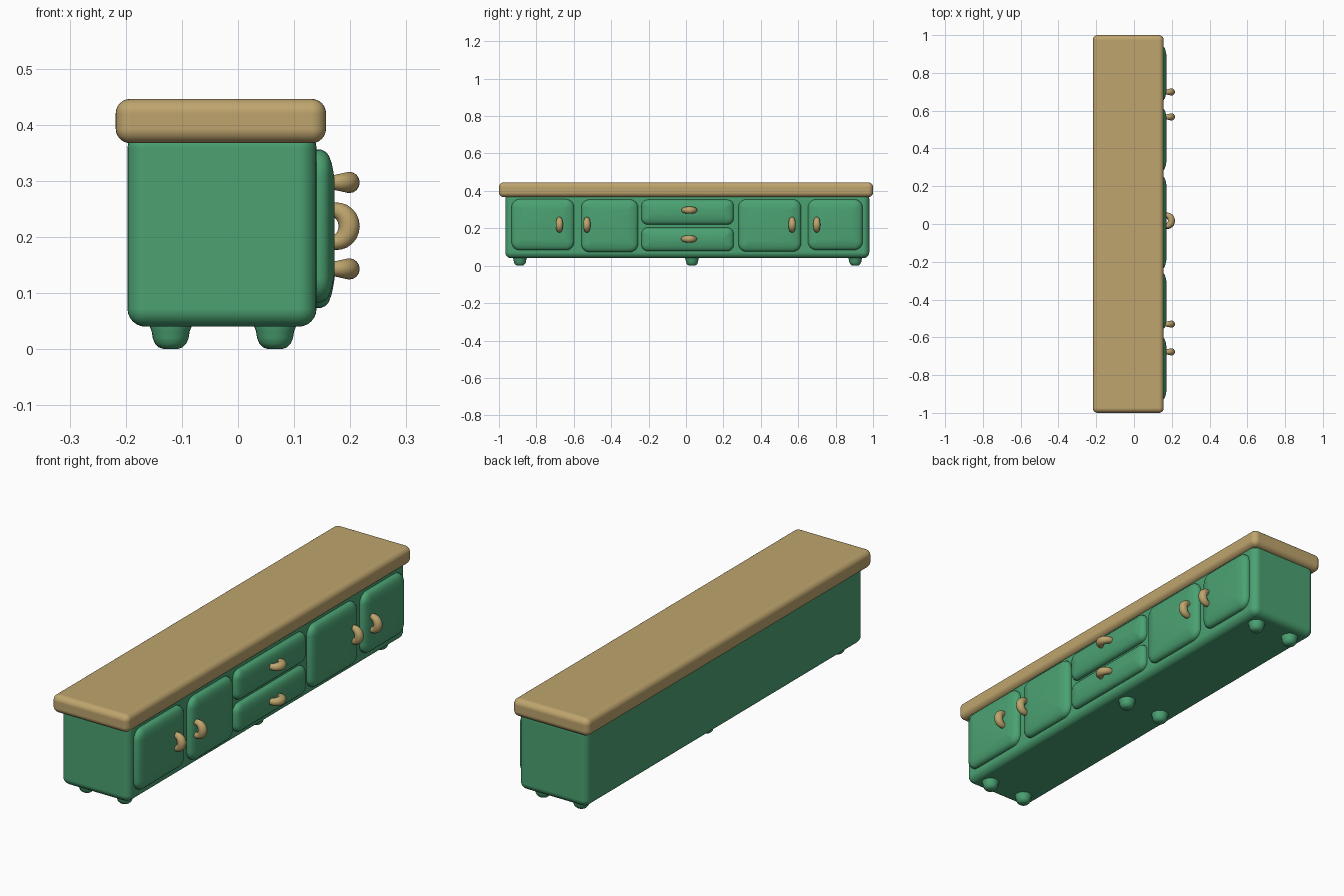
import bpy, bmesh, math
from mathutils import Vector, Matrix

if "Cube" in bpy.data.objects:
    bpy.data.objects.remove(bpy.data.objects["Cube"])


def material(name, rgb):
    m = bpy.data.materials.new(name)
    m.diffuse_color = (*rgb, 1)
    m.use_nodes = True
    m.node_tree.nodes["Principled BSDF"].inputs["Base Color"].default_value = m.diffuse_color
    return m


GREEN = material("green_paint", (0.07, 0.36, 0.17))
WOOD = material("tan_wood", (0.52, 0.375, 0.155))


def finish(name, bm, mat):
    bmesh.ops.recalc_face_normals(bm, faces=bm.faces)
    me = bpy.data.meshes.new(name)
    bm.to_mesh(me)
    bm.free()
    me.materials.append(mat)
    me.polygons.foreach_set("use_smooth", [True] * len(me.polygons))
    ob = bpy.data.objects.new(name, me)
    bpy.context.collection.objects.link(ob)
    return ob


def soft_box(name, lo, hi, radius, mat):
    lo, hi = Vector(lo), Vector(hi)
    bm = bmesh.new()
    bmesh.ops.create_cube(bm, size=1, matrix=Matrix.Translation((lo + hi) / 2)
                          @ Matrix.Diagonal((*(hi - lo), 1)))
    ob = finish(name, bm, mat)
    bev = ob.modifiers.new("soft_edges", 'BEVEL')
    bev.width, bev.segments, bev.harden_normals = radius, 6, True


def loft(name, rings, mat):
    # skin a list of equal-length closed rings and cap both ends
    bm = bmesh.new()
    vs = [[bm.verts.new(p) for p in r] for r in rings]
    n = len(vs[0])
    for a, b in zip(vs, vs[1:]):
        for i in range(n):
            j = (i + 1) % n
            bm.faces.new((a[i], a[j], b[j], b[i]))
    bm.faces.new(vs[0])
    bm.faces.new(vs[-1])
    return finish(name, bm, mat)


def rounded_ring(x, y0, y1, z0, z1, r, seg=6):
    pts = []
    corners = [(y1 - r, z1 - r), (y0 + r, z1 - r), (y0 + r, z0 + r), (y1 - r, z0 + r)]
    for k, (cy, cz) in enumerate(corners):
        for s in range(seg + 1):
            a = math.pi / 2 * (k + s / seg)
            pts.append((x, cy + r * math.cos(a), cz + r * math.sin(a)))
    return pts


def panel(name, y0, y1, z0, z1, r):
    # pillowed front: (inset, x) pairs
    prof = [(0, 0.12), (0, 0.147), (0.004, 0.156), (0.011, 0.162),
            (0.025, 0.167), (0.04, 0.170), (0.052, 0.172)]
    loft(name, [rounded_ring(x, y0 + o, y1 - o, z0 + o, z1 - o, max(r - o, 0.004))
                for o, x in prof], GREEN)


def handle(name, y, z, upright):
    # thick-middled C shaped pull
    rings = []
    for k in range(17):
        t = math.radians(-115 + 230 * k / 16)
        c, s = math.cos(t), math.sin(t)
        rad = 0.013 + 0.006 * max(c, 0)
        ring = []
        for i in range(16):
            a = math.tau * i / 16
            x = 0.17 + 0.028 * c + rad * math.cos(a) * c
            along = 0.029 * s + rad * math.cos(a) * s
            side = rad * math.sin(a)
            ring.append((x, y + side, z + along) if upright
                        else (x, y + along, z + side))
        rings.append(ring)
    loft(name, rings, WOOD)


# cabinet body and worktop
soft_box("cabinet_body", (-0.197, -0.966, 0.04), (0.14, 0.98, 0.39), 0.032, GREEN)
soft_box("worktop", (-0.218, -1.0, 0.367), (0.157, 1.0, 0.446), 0.026, WOOD)

# doors and drawers
for i, (y0, y1, z0, z1) in enumerate([(-0.933, -0.598, 0.083, 0.356),
                                      (-0.56, -0.256, 0.073, 0.354),
                                      (0.28, 0.615, 0.075, 0.355),
                                      (0.652, 0.944, 0.084, 0.355)]):
    panel(f"door_{i + 1}", y0, y1, z0, z1, 0.045)
panel("upper_drawer", -0.238, 0.255, 0.22, 0.353, 0.035)
panel("lower_drawer", -0.238, 0.255, 0.078, 0.204, 0.035)

# pulls
for i, y in enumerate((-0.677, -0.53, 0.567, 0.699)):
    handle(f"door_handle_{i + 1}", y, 0.219, True)
handle("upper_drawer_handle", 0.018, 0.297, False)
handle("lower_drawer_handle", 0.016, 0.143, False)

# six rounded feet: (radius, height) profile
for x in (-0.12, 0.066):
    for y in (-0.888, 0.032, 0.905):
        prof = [(0.012, 0), (0.021, 0.003), (0.028, 0.010), (0.032, 0.02),
                (0.034, 0.032), (0.038, 0.042), (0.038, 0.06)]
        loft("foot", [[(x + r * math.cos(math.tau * i / 24),
                        y + r * math.sin(math.tau * i / 24), z)
                       for i in range(24)] for r, z in prof], GREEN)
